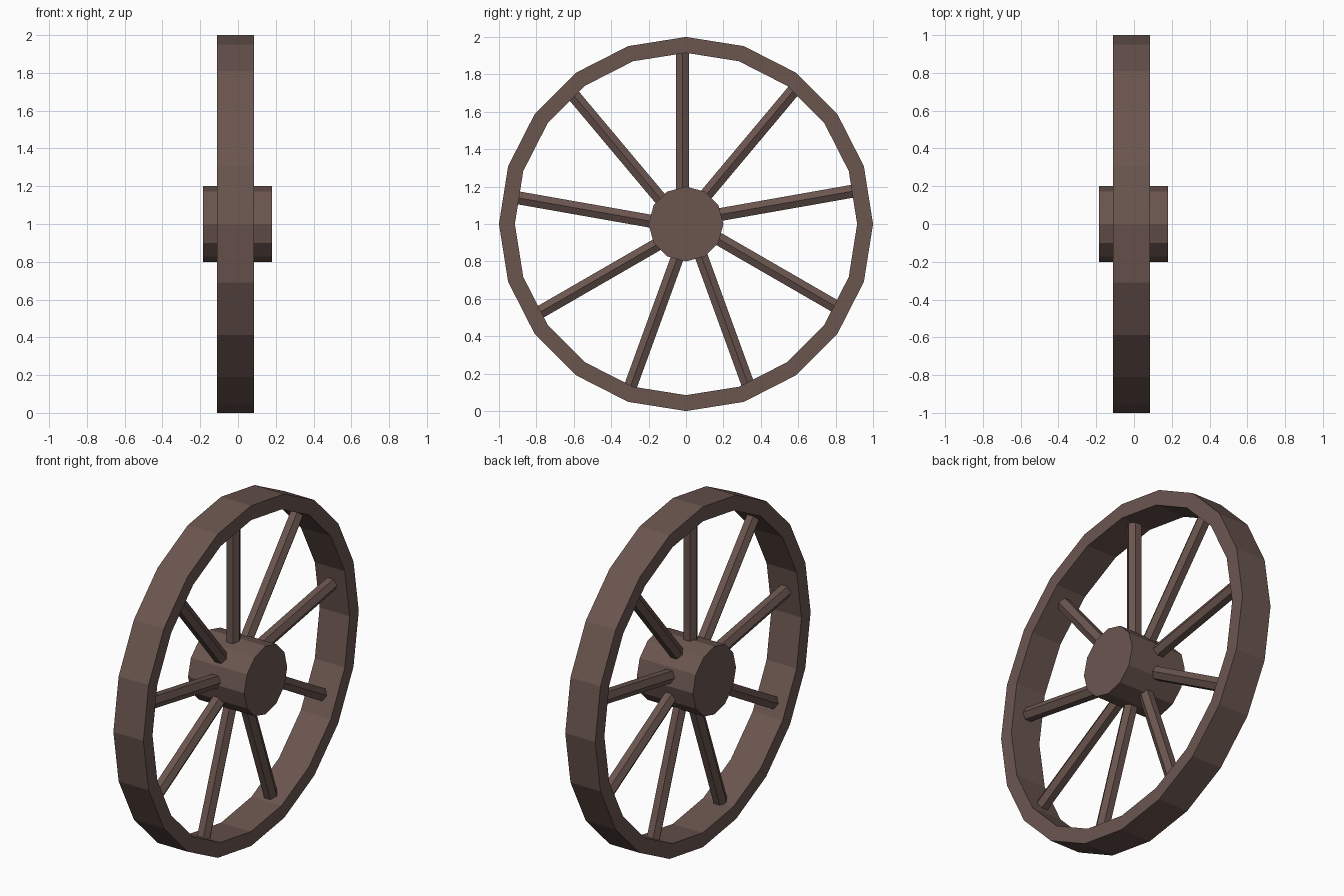
import bpy, bmesh, math
from mathutils import Matrix, Vector

if "Cube" in bpy.data.objects:
    bpy.data.objects.remove(bpy.data.objects["Cube"])

wood = bpy.data.materials.new("dark_brown_wood")
wood.diffuse_color = (0.147, 0.092, 0.078, 1)
wood.use_nodes = True
wood.node_tree.nodes["Principled BSDF"].inputs["Base Color"].default_value = wood.diffuse_color

CENTRE = Vector((0, 0, 1))


def finish(bm, name):
    bmesh.ops.recalc_face_normals(bm, faces=bm.faces)
    mesh = bpy.data.meshes.new(name)
    bm.to_mesh(mesh)
    bm.free()
    mesh.materials.append(wood)
    obj = bpy.data.objects.new(name, mesh)
    obj.location = CENTRE
    bpy.context.collection.objects.link(obj)
    return obj


def ring(bm, x, radius, sides):
    """Polygon around the x axis with a corner at the top."""
    step = 2 * math.pi / sides
    return [bm.verts.new((x, radius * math.sin(i * step), radius * math.cos(i * step)))
            for i in range(sides)]


def bridge(bm, a, b):
    n = len(a)
    for i in range(n):
        j = (i + 1) % n
        bm.faces.new((a[i], a[j], b[j], b[i]))


# Rim: square-section loop with 20 sides
bm = bmesh.new()
section = [(-0.11, 1.0), (0.085, 1.0), (0.085, 0.915), (-0.11, 0.915)]
loops = [ring(bm, x, r, 20) for x, r in section]
for k in range(4):
    bridge(bm, loops[k], loops[(k + 1) % 4])
finish(bm, "rim")

# Hub: 12-sided drum
bm = bmesh.new()
left, right = ring(bm, -0.185, 0.2, 12), ring(bm, 0.18, 0.2, 12)
bridge(bm, left, right)
bm.faces.new(left)
bm.faces.new(right)
finish(bm, "hub")

# Spokes: nine hexagonal bars set slightly off the radial line
INNER, OUTER = 0.15, 0.925
for i in range(9):
    bm = bmesh.new()
    turn = Matrix.Rotation(i * 2 * math.pi / 9, 4, 'X')
    place = turn @ Matrix.Translation((-0.017, -0.018, (INNER + OUTER) / 2))
    bmesh.ops.create_cone(bm, cap_ends=True, segments=6, radius1=0.04, radius2=0.04,
                          depth=OUTER - INNER,
                          matrix=place @ Matrix.Rotation(math.pi / 2, 4, 'Z'))
    # corner of the hexagon faces along the axle
    if max(abs(v.co.x + 0.017) for v in bm.verts) < 0.039:
        bmesh.ops.rotate(bm, verts=bm.verts, cent=turn @ Vector((-0.017, -0.018, 0)),
                         matrix=Matrix.Rotation(math.pi / 6, 3, turn @ Vector((0, 0, 1))))
    finish(bm, f"spoke_{i + 1}")
